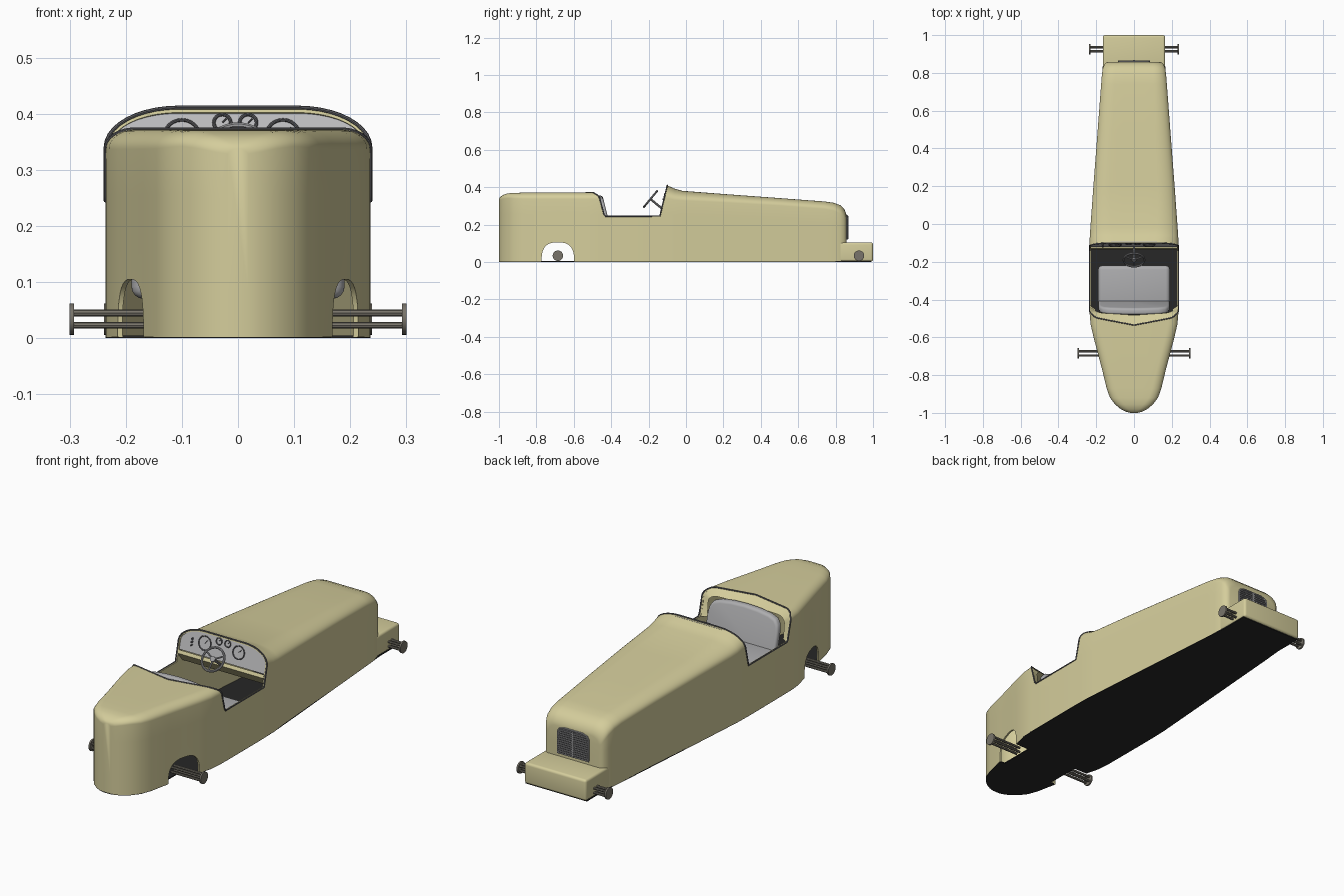
import bpy, bmesh, math
from mathutils import Vector

if "Cube" in bpy.data.objects:
    bpy.data.objects.remove(bpy.data.objects["Cube"])


def mat(name, r, g, b):
    m = bpy.data.materials.new(name)
    m.diffuse_color = (r, g, b, 1)
    m.use_nodes = True
    m.node_tree.nodes["Principled BSDF"].inputs["Base Color"].default_value = m.diffuse_color
    return m


CREAM = mat("cream paint", .66, .61, .33)
DASH = mat("light grey panel", .52, .52, .53)
SEAT = mat("grey leather", .42, .42, .43)
DARK = mat("black floor", .02, .02, .02)
METAL = mat("dull metal", .19, .175, .145)
TRIM = mat("dark grey trim", .12, .12, .13)
CHROME = mat("mid grey metal", .33, .33, .34)


def finish(ob, m, angle=35):
    ob.data.materials.clear()
    ob.data.materials.append(m)
    bpy.ops.object.select_all(action='DESELECT')
    bpy.context.view_layer.objects.active = ob
    ob.select_set(True)
    bpy.ops.object.shade_smooth_by_angle(angle=math.radians(angle))
    return ob


def bake(ob):
    dg = bpy.context.evaluated_depsgraph_get()
    me = bpy.data.meshes.new_from_object(ob.evaluated_get(dg))
    ob.modifiers.clear()
    ob.data = me


def obj(name, verts, faces, m, bevel=0):
    me = bpy.data.meshes.new(name)
    me.from_pydata([tuple(v) for v in verts], [], faces)
    bm = bmesh.new()
    bm.from_mesh(me)
    bmesh.ops.recalc_face_normals(bm, faces=bm.faces)
    if bevel:
        edges = [e for e in bm.edges if e.calc_face_angle(0) > .7]
        bmesh.ops.bevel(bm, geom=edges, offset=bevel, segments=4, profile=.5, affect='EDGES')
    bm.to_mesh(me)
    bm.free()
    ob = bpy.data.objects.new(name, me)
    bpy.context.collection.objects.link(ob)
    return finish(ob, m)


def loft(name, rings, m, bevel=0, closed=True, caps=True):
    n = len(rings[0])
    verts = [v for r in rings for v in r]
    faces = [(i * n + j, i * n + (j + 1) % n, (i + 1) * n + (j + 1) % n, (i + 1) * n + j)
             for i in range(len(rings) - 1) for j in range(n if closed else n - 1)]
    if caps:
        faces += [tuple(range(n)), tuple(range(len(verts) - n, len(verts)))]
    return obj(name, verts, faces, m, bevel)


def box(name, x0, x1, y0, y1, z0, z1, m, bevel=0):
    ring = lambda z: [(x0, y0, z), (x1, y0, z), (x1, y1, z), (x0, y1, z)]
    return loft(name, [ring(z0), ring(z1)], m, bevel)


def tube(name, pts, r, m, cyclic=False):
    cu = bpy.data.curves.new(name, 'CURVE')
    cu.dimensions, cu.bevel_depth, cu.bevel_resolution, cu.use_fill_caps = '3D', r, 2, True
    s = cu.splines.new('POLY')
    s.points.add(len(pts) - 1)
    for p, q in zip(s.points, pts):
        p.co = (*q, 1)
    s.use_cyclic_u = cyclic
    tmp = bpy.data.objects.new(name, cu)
    bpy.context.collection.objects.link(tmp)
    bpy.context.view_layer.update()
    me = bpy.data.meshes.new_from_object(tmp.evaluated_get(bpy.context.evaluated_depsgraph_get()))
    bpy.data.objects.remove(tmp)
    ob = bpy.data.objects.new(name, me)
    bpy.context.collection.objects.link(ob)
    return finish(ob, m)


def section(w, h, rx, rz, n=10):
    """Half cross-section from top centre down to the sill."""
    rx = min(rx, w * .9)
    pts = [(0, h), ((w - rx) * .5, h)]
    for i in range(n + 1):
        a = math.pi / 2 * i / n
        pts.append((w - rx + rx * math.sin(a), h - rz + rz * math.cos(a)))
    return pts + [(w, (h - rz) * k + .002) for k in (.75, .5, .25, 0)]


# body stations: y, half width, height, shoulder width, shoulder height
STATIONS = [(-1, .018, .338, .02, .01), (-.994, .042, .347, .03, .015), (-.98, .07, .358, .04, .02),
            (-.955, .1, .367, .05, .025), (-.92, .127, .37, .05, .03), (-.87, .145, .371, .05, .033),
            (-.77, .169, .372, .05, .035), (-.68, .193, .372, .05, .035), (-.6, .214, .372, .05, .035),
            (-.53, .23, .372, .05, .035), (-.47, .235, .372, .05, .035), (-.3, .236, .39, .08, .05),
            (-.14, .236, .42, .13, .075), (-.1, .235, .41, .13, .07), (-.06, .234, .392, .12, .06),
            (-.02, .231, .381, .11, .052), (.2, .215, .364, .09, .045), (.5, .192, .342, .08, .04),
            (.74, .174, .324, .07, .04), (.79, .17, .317, .07, .042), (.825, .165, .304, .065, .045),
            (.845, .157, .285, .06, .045), (.855, .146, .264, .05, .045), (.858, .135, .25, .045, .04)]
rings = []
for y, *s in STATIONS:
    half = section(*s)
    rings.append([(-x, y, z) for x, z in half[::-1]] + [(x, y, z) for x, z in half[1:]])
body = loft("body", rings, CREAM, closed=False)
sol = body.modifiers.new("shell", 'SOLIDIFY')
sol.thickness, sol.offset = .008, -1
bake(body)

# cockpit opening and rear wheel arch cut through the shell
FRONT = lambda z: -.14 + (z - .245) * .24
REAR = [(.245, -.43), (.26, -.443), (.33, -.457), (.355, -.468), (.372, -.49), (.5, -.5)]


def rear(x, z):
    y = REAR[-1][1]
    for (z0, y0), (z1, y1) in zip(REAR, REAR[1:]):
        if z <= z1:
            y = y0 + (y1 - y0) * max(0, z - z0) / (z1 - z0)
            break
    return y - .045 * max(0, 1 - abs(x) / .235)


cut = loft("cockpit_cutter", [[(x, FRONT(.5), .5), (x, FRONT(.245), .245)] +
                              [(x, rear(x, z), z) for z, _ in REAR]
                              for x in (-.3, -.235, -.1, 0, .1, .235, .3)], DARK)
arc = [(-.685 - .087 * math.copysign(abs(math.cos(a)) ** .7, math.cos(a)), .105 * math.sin(a) ** .7)
       for a in [math.pi * i / 20 for i in range(1, 20)]]
arc = [(-.772, -.05)] + arc + [(-.598, -.05)]
arch = loft("arch_cutter", [[(x, y, z) for y, z in arc] for x in (-.4, .4)], DARK)
for c in (cut, arch):
    b = body.modifiers.new("cut", 'BOOLEAN')
    b.object, b.operation, b.solver = c, 'DIFFERENCE', 'EXACT'
bake(body)
for c in (cut, arch):
    bpy.data.objects.remove(c)
finish(body, CREAM)

# nose ledge and floor with notches at the wheel arches
box("nose_ledge", -.165, .165, .8, 1, .003, .105, CREAM, .012)
edge = [(s[0], s[1]) for s in STATIONS if s[0] < -.775]
edge += [(-.772, .166), (-.77, .14), (-.6, .14), (-.598, .212)]
edge += [(s[0], s[1]) for s in STATIONS if -.59 < s[0] < .75] + [(.85, .164), (.99, .164)]
plan = [(-w, y) for y, w in edge[::-1]] + [(w, y) for y, w in edge]
loft("floor", [[(x, y, z) for x, y in plan] for z in (0, .005)], DARK)

# cockpit edge trim
cowl = [p for p in section(.236, .411, .13, .071) if p[1] > .245]
deck = [p for p in section(.236, .372, .05, .035) if p[1] > .25]
fr = [(x, FRONT(z), z) for x, z in cowl] + [(.236, FRONT(.245), .245)]
rr = [(.236, rear(.236, .245), .245)] + [(x, rear(x, z), z) for x, z in deck[::-1]]
right = fr + rr
tube("cockpit_trim", right + [(-x, y, z) for x, y, z in right[-2:0:-1]], .0035, TRIM, True)

# sloping panel between rear deck edge and seat
outer = rr[::-1]
outer = [(-x, y, z) for x, y, z in outer[:0:-1]] + outer
inner = [(x * .86, .3 * y - .7 * .46, .245 + (z - .245) * .78) for x, y, z in outer]
loft("rear_cockpit_panel", [outer, inner], CREAM, closed=False, caps=False)

# dashboard with lower scuttle strip
top = [(x * .975, z - .004) for x, z in cowl if z > .29] + [(.23, .3)]
out = [(-x, z) for x, z in top[:0:-1]] + top
loft("dashboard", [[(x, FRONT(z) + d, z) for x, z in out] for d in (.004, .01)], DASH)
loft("scuttle_strip", [[(x, -.128 + d, .3), (x, -.135 + d, .285), (x, -.1 + d, .24)]
                       for x in (-.229, .229) for d in (0,)], CREAM, closed=False, caps=False)


def disc_ring(c, r, u, v, n=24):
    return [Vector(c) + r * (math.cos(2 * math.pi * i / n) * Vector(u) +
                             math.sin(2 * math.pi * i / n) * Vector(v)) for i in range(n)]


X, SLOPE = (1, 0, 0), Vector((0, .233, .972))
for i, (x, z, r) in enumerate([(-.1, .358, .032), (.08, .36, .03), (-.028, .384, .015), (.018, .384, .015)]):
    c = Vector((x, FRONT(z) + .002, z))
    tube(f"gauge_ring_{i}", disc_ring(c, r, X, SLOPE), .003, TRIM, True)
    tube(f"gauge_needle_{i}", [c, c + Vector((r * .5, 0, r * .5))], .0015, TRIM)
for i in range(3):
    z = .335 + i * .014
    tube(f"switch_{i}", [(-.165, FRONT(z) - .006, z), (-.165, FRONT(z) + .006, z)], .004, TRIM)

# steering wheel
C, V, N = Vector((0, -.19, .337)), Vector((0, .636, .772)), Vector((0, .772, -.636))
tube("steering_rim", disc_ring(C, .055, X, V, 32), .0055, CHROME, True)
tube("steering_column", [C - N * .004, C + N * .09], .006, CHROME)
tube("steering_hub", [C - N * .005, C + N * .006], .013, CHROME)
for i, a in enumerate((math.pi * .5, math.pi * 7 / 6, math.pi * 11 / 6)):
    tube(f"steering_spoke_{i}", [C, C + .055 * (math.cos(a) * Vector(X) - math.sin(a) * V)], .004, CHROME)

# seat
box("seat_cushion", -.19, .19, -.43, -.22, .07, .2, SEAT, .022)
side = [(.188, .1), (.188, .28), (.182, .31), (.165, .332), (.13, .344), (.07, .352)]
shape = side + [(0, .355)] + [(-x, z) for x, z in side[::-1]]
loft("seat_back", [[(x, -.395 - (z - .15) * .25 - d, z) for x, z in shape] for d in (0, .035)], SEAT, .012)

# grille
gs = [(.082, .122), (.082, .225), (.074, .24), (.05, .248)]
gs = gs + [(-x, z) for x, z in gs[::-1]]
loft("grille_back", [[(x, y, z) for x, z in gs] for y in (.85, .861)], TRIM)
tube("grille_frame", [(x, .861, z) for x, z in gs], .004, CHROME, True)
for i in range(11):
    z = .132 + i * .0102
    box(f"grille_slat_{i}", -.08, .08, .858, .866, z - .0028, z + .0028, CHROME)
box("grille_centre_bar", -.004, .004, .858, .868, .122, .247, CHROME)

# axle stubs: four rods and a hub disc on each side
for name, y, x0, x1 in (("rear", -.685, .13, .296), ("front", .925, .15, .235)):
    for s, tag in ((-1, "left"), (1, "right")):
        for i, (dy, dz) in enumerate(((-1, -1), (-1, 1), (1, -1), (1, 1))):
            p = (y + dy * .011, .034 + dz * .011)
            tube(f"{name}_axle_rod_{tag}_{i}", [(s * x0, *p), (s * x1, *p)], .006, METAL)
        loft(f"{name}_hub_{tag}", [disc_ring((s * x, y, .034), .028, (0, 1, 0), (0, 0, 1))
                                   for x in (x1 - .004, x1 + .004)], METAL)
